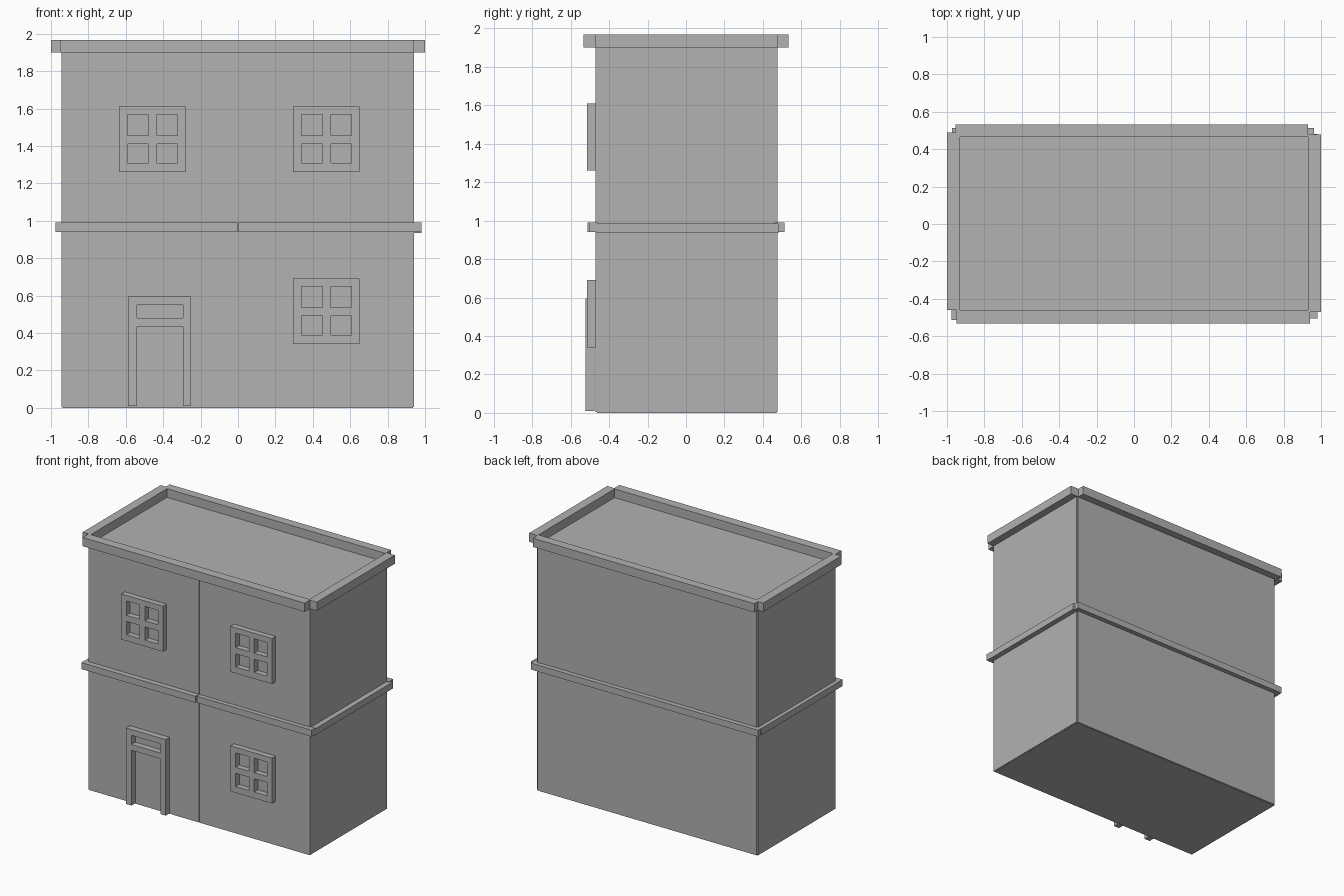
import bpy
import bmesh
from mathutils import Vector

cube = bpy.data.objects.get("Cube")
if cube:
    bpy.data.objects.remove(cube, do_unlink=True)

grey = bpy.data.materials.new("plain grey")
grey.use_nodes = True
COLOUR = (0.445, 0.445, 0.445, 1)
grey.diffuse_color = COLOUR
for node in grey.node_tree.nodes:
    if node.type == 'BSDF_PRINCIPLED':
        node.inputs["Base Color"].default_value = COLOUR


def finish(name, bm):
    bmesh.ops.recalc_face_normals(bm, faces=bm.faces)
    mesh = bpy.data.meshes.new(name)
    bm.to_mesh(mesh)
    bm.free()
    mesh.materials.append(grey)
    obj = bpy.data.objects.new(name, mesh)
    bpy.context.collection.objects.link(obj)
    return obj


def box(name, x, y, z):
    """Box from its (low, high) range on each axis."""
    bm = bmesh.new()
    bmesh.ops.create_cube(bm, size=1)
    for v in bm.verts:
        v.co = Vector([(r[0] + r[1]) / 2 + c * (r[1] - r[0])
                       for c, r in zip(v.co, (x, y, z))])
    return finish(name, bm)


def frame(name, xs, zs, holes, front, back):
    """Upright lattice of cells, leaving out the holes, extruded in depth."""
    bm = bmesh.new()
    grid = [[bm.verts.new((x, front, z)) for z in zs] for x in xs]
    for i in range(len(xs) - 1):
        for k in range(len(zs) - 1):
            if (i, k) not in holes:
                bm.faces.new((grid[i][k], grid[i + 1][k],
                              grid[i + 1][k + 1], grid[i][k + 1]))
    for v in [v for v in bm.verts if not v.link_faces]:
        bm.verts.remove(v)
    out = bmesh.ops.extrude_face_region(bm, geom=bm.faces[:])
    moved = [g for g in out["geom"] if isinstance(g, bmesh.types.BMVert)]
    bmesh.ops.translate(bm, verts=moved, vec=(0, back - front, 0))
    return finish(name, bm)


# Solid core, with the wall panels standing slightly proud of it
WALL_TOP = 1.9
box("building_core", (-0.937, 0.935), (-0.464, 0.47), (0, WALL_TOP))
wall = (0.005, WALL_TOP)
box("front_wall_right", (-0.945, -0.004), (-0.47, -0.46), wall)
box("front_wall_left", (0.004, 0.94), (-0.47, -0.46), wall)
box("back_wall", (-0.935, 0.93), (0.46, 0.476), wall)
box("right_wall", (-0.945, -0.93), (-0.468, 0.468), wall)
box("left_wall", (0.93, 0.942), (-0.468, 0.468), wall)

# Ledge between the floors
ledge = (0.94, 0.99)
box("front_ledge_right", (-0.975, -0.003), (-0.512, -0.46), ledge)
box("front_ledge_left", (0.003, 0.98), (-0.505, -0.46), ledge)
box("back_ledge", (-0.972, 0.962), (0.46, 0.512), ledge)
box("right_ledge", (-0.975, -0.93), (-0.465, 0.48), ledge)
box("left_ledge", (0.93, 0.982), (-0.465, 0.48), (0.935, 0.985))

# Roof parapet with open corners
parapet = (WALL_TOP, 1.967)
box("front_parapet", (-0.95, 0.94), (-0.532, -0.46), parapet)
box("back_parapet", (-0.955, 0.93), (0.465, 0.533), parapet)
box("right_parapet", (-1, -0.93), (-0.46, 0.488), parapet)
box("left_parapet", (0.93, 1), (-0.47, 0.478), parapet)

# Four-pane windows
WINDOW_X = (0, 0.045, 0.157, 0.203, 0.312, 0.355)
WINDOW_Z = (0, 0.048, 0.15, 0.197, 0.308, 0.35)
panes = {(i, k) for i in (1, 3) for k in (1, 3)}
for name, x, z in (("upper_right_window", -0.635, 1.26),
                   ("upper_left_window", 0.295, 1.26),
                   ("lower_left_window", 0.295, 0.34)):
    frame(name, [x + a for a in WINDOW_X], [z + b for b in WINDOW_Z],
          panes, -0.514, -0.468)

# Door surround with a transom opening above the doorway
frame("door_surround", (-0.587, -0.54, -0.295, -0.25),
      (0.01, 0.435, 0.48, 0.55, 0.595), {(1, 0), (1, 2)}, -0.523, -0.476)
